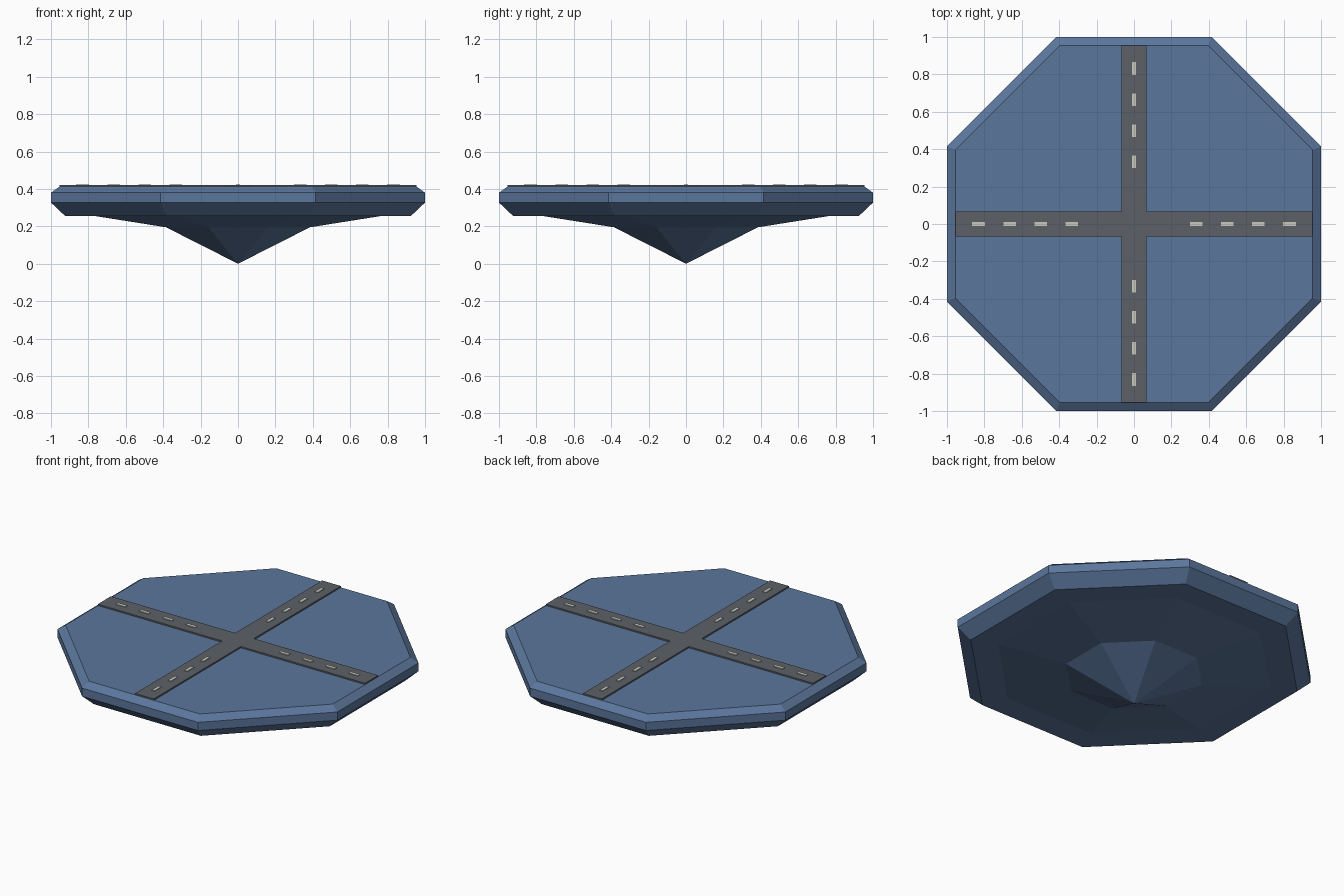
import bpy, bmesh, math

if "Cube" in bpy.data.objects:
    bpy.data.objects.remove(bpy.data.objects["Cube"])


def material(name, rgb):
    # sRGB bytes to linear diffuse colour
    lin = [((c / 255 + 0.055) / 1.055) ** 2.4 for c in rgb]
    m = bpy.data.materials.new(name)
    m.diffuse_color = (*lin, 1)
    m.use_nodes = True
    m.node_tree.nodes["Principled BSDF"].inputs["Base Color"].default_value = m.diffuse_color
    return m


BLUE = material("slate blue", (91, 118, 156))
GREY = material("asphalt grey", (92, 96, 101))
PALE = material("pale line", (200, 200, 190))


def add_object(name, bm, mat):
    bmesh.ops.recalc_face_normals(bm, faces=bm.faces)
    me = bpy.data.meshes.new(name)
    bm.to_mesh(me)
    bm.free()
    me.materials.append(mat)
    ob = bpy.data.objects.new(name, me)
    bpy.context.collection.objects.link(ob)
    return ob


def extrude_outline(bm, points, z0, z1):
    face = bm.faces.new([bm.verts.new((x, y, z0)) for x, y in points])
    top = bmesh.ops.extrude_face_region(bm, geom=[face])["geom"]
    for v in top:
        if isinstance(v, bmesh.types.BMVert):
            v.co.z = z1


# Octagonal island: rings of (half width across flats, height) above a tip
rings = [(0.385, 0.195), (0.77, 0.256), (0.925, 0.256),
         (1.0, 0.327), (1.0, 0.38), (0.955, 0.412)]
bm = bmesh.new()
tip = bm.verts.new((0, 0, 0))
previous = None
for apothem, z in rings:
    r = apothem / math.cos(math.pi / 8)
    ring = [bm.verts.new((r * math.cos((i + 0.5) * math.pi / 4),
                          r * math.sin((i + 0.5) * math.pi / 4), z))
            for i in range(8)]
    for i in range(8):
        j = (i + 1) % 8
        if previous:
            bm.faces.new((previous[i], previous[j], ring[j], ring[i]))
        else:
            bm.faces.new((tip, ring[j], ring[i]))
    previous = ring
bm.faces.new(previous)
add_object("island", bm, BLUE)

# Crossing roads as one raised cross
w, e = 0.067, 0.955
arm = [(w, -w), (e, -w), (e, w)]
cross = []
for k in range(4):
    c, s = ((1, 0), (0, 1), (-1, 0), (0, -1))[k]
    cross += [(x * c - y * s, x * s + y * c) for x, y in arm]
bm = bmesh.new()
extrude_outline(bm, cross, 0.405, 0.421)
add_object("crossroads", bm, GREY)

# Dashed centre lines, four on each arm
bm = bmesh.new()
for c, s in ((1, 0), (0, 1), (-1, 0), (0, -1)):
    for n in range(4):
        x0 = 0.299 + 0.1663 * n
        x1 = x0 + 0.067
        dash = [(x0, -0.011), (x1, -0.011), (x1, 0.011), (x0, 0.011)]
        extrude_outline(bm, [(x * c - y * s, x * s + y * c) for x, y in dash],
                        0.419, 0.425)
add_object("lane_dashes", bm, PALE)
